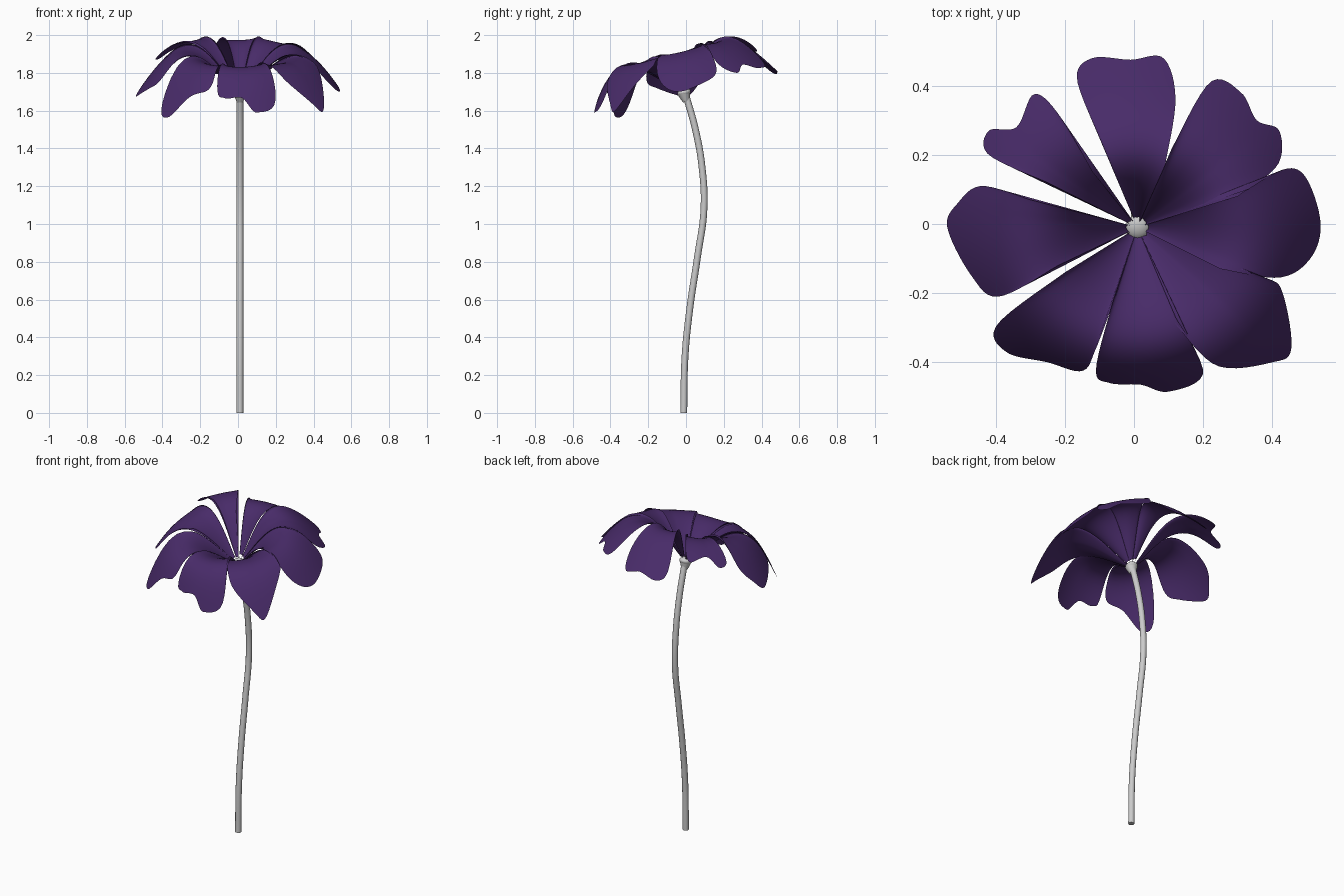
import bpy, math
from mathutils import Vector

if "Cube" in bpy.data.objects:
    bpy.data.objects.remove(bpy.data.objects["Cube"])

CX, CY, CZ = 0.01, -0.01, 1.69      # flower centre
TILT = math.radians(15)             # flower head leans to the front
S, C = math.sin(TILT), math.cos(TILT)

violet = bpy.data.materials.new("violet")
violet.diffuse_color = (0.065, 0.024, 0.14, 1)
violet.use_nodes = True
violet.node_tree.nodes["Principled BSDF"].inputs["Base Color"].default_value = violet.diffuse_color


def catmull(pts, t):
    """Point at t in 0..1 on a smooth curve through pts."""
    k = t * (len(pts) - 1)
    i = min(int(k), len(pts) - 2)
    f = k - i
    g = lambda j: Vector(pts[max(0, min(j, len(pts) - 1))])
    a, b, c, d = g(i - 1), g(i), g(i + 1), g(i + 2)
    return 0.5 * (2 * b + (c - a) * f + (2 * a - 5 * b + 4 * c - d) * f * f
                  + (3 * b - a - 3 * c + d) * f ** 3)


def lift(x, y, reach, s):
    """Raise a plan point onto the arched, tilted flower surface."""
    u = y
    for _ in range(12):
        q = math.hypot(x, u) / reach
        n = 0.225 * math.sin(math.pi * q ** 1.16)
        n += 0.02 * (s * s - 0.4) * math.sin(math.pi * min(q, 1))
        u = (y + n * S) / C
    return (CX + x, CY + y, CZ + u * S + n * C)


def petal(name, reach, outline, ns=40, nt=24):
    verts, faces = [], []
    for j in range(nt + 1):
        t = 0.06 + 0.94 * j / nt
        for i in range(ns + 1):
            p = catmull(outline, i / ns)
            verts.append(lift((p.x - CX) * t, (p.y - CY) * t, reach, 2 * i / ns - 1))
    w = ns + 1
    for j in range(nt):
        for i in range(ns):
            a = j * w + i
            faces.append((a, a + w, a + w + 1, a + 1))
    me = bpy.data.meshes.new(name)
    me.from_pydata(verts, [], faces)
    me.polygons.foreach_set("use_smooth", [True] * len(faces))
    me.materials.append(violet)
    bpy.context.collection.objects.link(bpy.data.objects.new(name, me))


# Petals: reach and plan outline, each running counter-clockwise
petal("petal_back", 0.50, [(.09, .17), (.12, .36), (.085, .48), (-.01, .475),
      (-.12, .48), (-.165, .42), (-.1, .25)])
petal("petal_back_right", 0.53, [(.3, .08), (.415, .17), (.42, .27), (.355, .30),
      (.31, .38), (.22, .41), (.11, .22)])
petal("petal_right", 0.54, [(.25, -.13), (.42, -.155), (.51, -.1), (.54, 0),
      (.5, .13), (.44, .16), (.33, .1)])
petal("petal_front_right", 0.585, [(.12, -.29), (.24, -.41), (.4, -.4), (.455, -.36),
      (.43, -.2), (.38, -.155), (.2, -.1)])
petal("petal_front", 0.51, [(-.06, -.22), (-.11, -.42), (-.07, -.46), (.02, -.465),
      (.1, -.485), (.2, -.43), (.12, -.27)])
petal("petal_front_left", 0.52, [(-.2, -.14), (-.395, -.29), (-.37, -.37), (-.25, -.4),
      (-.15, -.425), (-.11, -.36), (-.05, -.2)])
petal("petal_left", 0.54, [(-.3, .07), (-.44, .11), (-.51, .06), (-.54, -.01),
      (-.47, -.15), (-.39, -.21), (-.22, -.12)])
petal("petal_back_left", 0.62, [(-.12, .15), (-.22, .32), (-.29, .375), (-.34, .28),
      (-.42, .27), (-.42, .2), (-.25, .12)])

# Stem: gently bowed tube
cu = bpy.data.curves.new("stem", 'CURVE')
cu.dimensions = '3D'
cu.bevel_depth = 0.018
cu.bevel_resolution = 4
cu.use_fill_caps = True
path = [(-.012, 0), (-.005, .3), (.02, .55), (.06, .82), (.095, 1.08),
        (.085, 1.3), (.05, 1.5), (CY + .01, 1.68)]
sp = cu.splines.new('BEZIER')
sp.bezier_points.add(len(path) - 1)
for bp, (y, z) in zip(sp.bezier_points, path):
    bp.co = (CX, y, z)
    bp.handle_left_type = bp.handle_right_type = 'AUTO'
stem = bpy.data.objects.new("stem", cu)
bpy.context.collection.objects.link(stem)

# Receptacle: small cup under the petals, with a domed flower centre
bpy.ops.mesh.primitive_cone_add(vertices=24, radius1=0.018, radius2=0.036, depth=0.05,
                                location=(CX, CY + .005, CZ - .018), rotation=(TILT, 0, 0))
bpy.context.object.name = "receptacle"
bpy.ops.object.shade_smooth_by_angle()
bpy.ops.mesh.primitive_uv_sphere_add(segments=24, ring_count=12, radius=0.036,
                                     location=(CX, CY, CZ + .007), rotation=(TILT, 0, 0))
bpy.context.object.name = "flower_centre"
bpy.context.object.scale.z = 0.6
bpy.ops.object.shade_smooth_by_angle()
